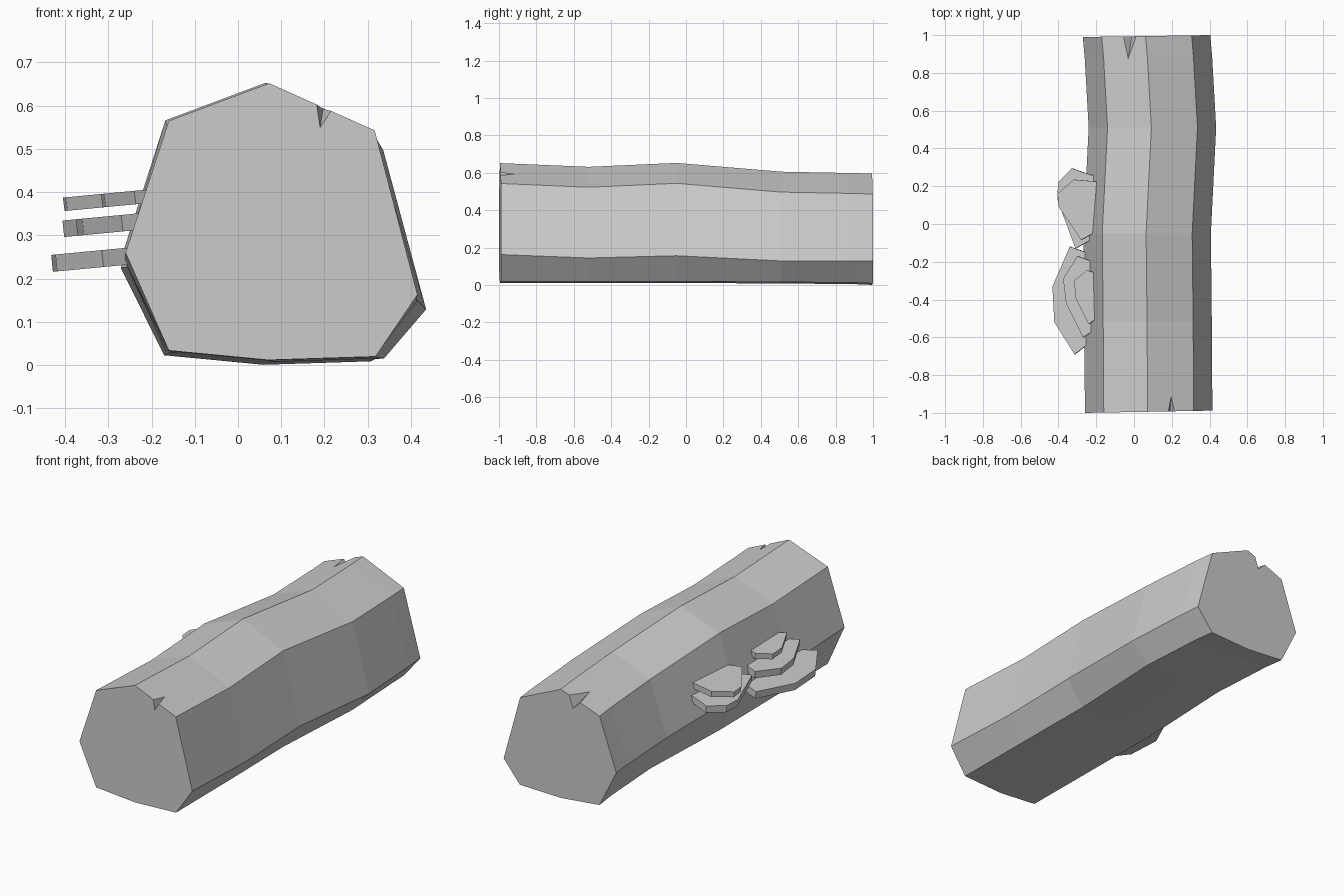
import bpy, bmesh
from mathutils import Vector

if "Cube" in bpy.data.objects:
    bpy.data.objects.remove(bpy.data.objects["Cube"])


def mesh_object(name, verts, faces):
    mesh = bpy.data.meshes.new(name)
    bm = bmesh.new()
    vs = [bm.verts.new(v) for v in verts]
    for f in faces:
        bm.faces.new([vs[i] for i in f])
    bmesh.ops.recalc_face_normals(bm, faces=bm.faces)
    bm.to_mesh(mesh)
    bm.free()
    ob = bpy.data.objects.new(name, mesh)
    bpy.context.collection.objects.link(ob)
    return ob


def loft(name, rings):
    n = len(rings[0])
    verts = [p for r in rings for p in r]
    faces = [(k*n + i, k*n + (i+1) % n, (k+1)*n + (i+1) % n, (k+1)*n + i)
             for k in range(len(rings) - 1) for i in range(n)]
    faces += [tuple(range(n)), tuple(range(len(verts) - n, len(verts)))]
    return mesh_object(name, verts, faces)


# log: octagonal section (x, z, height group) swept through bent stations
section = [(-.16, .565, 0), (.072, .652, 0), (.316, .543, 0), (.415, .163, 1),
           (.318, .02, 2), (.07, .012, 2), (-.16, .034, 2), (-.26, .26, 1)]
# y, x shift, then z shift for upper, middle and lower corners
stations = [(-1, 0, (0, 0, 0)), (-.52, -.003, (-.02, -.018, -.001)),
            (-.05, -.008, (.001, -.006, 0)), (.51, .02, (-.046, -.034, -.004)),
            (.88, -.001, (-.053, -.034, -.006)), (1, -.011, (-.056, -.035, -.011))]
rings = []
for y, dx, dz in stations:
    skew = .018 if y < -.9 else .015 if y > .95 else 0
    shift = .26 if y < 0 else -.41
    rings.append([(x + dx, y + skew * (x + shift), z + dz[g]) for x, z, g in section])
log = loft("log", rings)


# split notches at both ends: tetrahedral cutters extended past the surface
def notch(name, deep, inner, left, right):
    p0, p1, a, b = map(Vector, (deep, inner, left, right))
    d = (p1 - p0) * .3
    pts = [p0 - d, p1 + d, p0 + (a - p0) * 1.8 - d, p0 + (b - p0) * 1.8 - d]
    cutter = mesh_object(name, pts, [(0, 1, 2), (0, 1, 3), (0, 2, 3), (1, 2, 3)])
    cutter.hide_render = True
    cutter.hide_set(True)
    mod = log.modifiers.new(name, 'BOOLEAN')
    mod.operation = 'DIFFERENCE'
    mod.solver = 'EXACT'
    mod.object = cutter
    return cutter


cutters = [
    notch("front_notch_cutter", (.19, -.992, .549), (.197, -.91, .595),
          (.182, -.992, .603), (.215, -.992, .588)),
    notch("back_notch_cutter", (-.012, .994, .51), (-.03, .88, .559),
          (-.055, .993, .551), (.01, .994, .575))]

bpy.context.view_layer.objects.active = log
for mod in list(log.modifiers):
    bpy.ops.object.modifier_apply(modifier=mod.name)
for c in cutters:
    bpy.data.objects.remove(c)


# bracket fungi: tilted flat shelves on the left side
def shelf(name, z, thick, outline):
    pts = outline + [(-.15, outline[-1][1]), (-.15, outline[0][1])]
    top = [(x, y, z + .095 * (x + .4)) for x, y in pts]
    bottom = [(x + .004, y, h - thick) for x, y, h in top]
    loft(name, [bottom, top])


shelf("near_fungus_low", .258, .039,
      [(-.24, -.155), (-.34, -.12), (-.432, -.33), (-.422, -.52), (-.315, -.69), (-.25, -.64)])
shelf("near_fungus_middle", .335, .038,
      [(-.22, -.2), (-.30, -.17), (-.375, -.29), (-.36, -.42), (-.27, -.60), (-.21, -.56)])
shelf("near_fungus_top", .388, .031,
      [(-.2, -.26), (-.25, -.245), (-.317, -.3), (-.31, -.39), (-.24, -.53), (-.2, -.5)])
shelf("far_fungus_low", .335, .038,
      [(-.23, .26), (-.33, .295), (-.402, .22), (-.406, .13), (-.31, -.13), (-.24, -.09)])
shelf("far_fungus_top", .388, .031,
      [(-.2, .225), (-.32, .235), (-.405, .16), (-.398, .09), (-.28, -.085), (-.22, -.05)])
